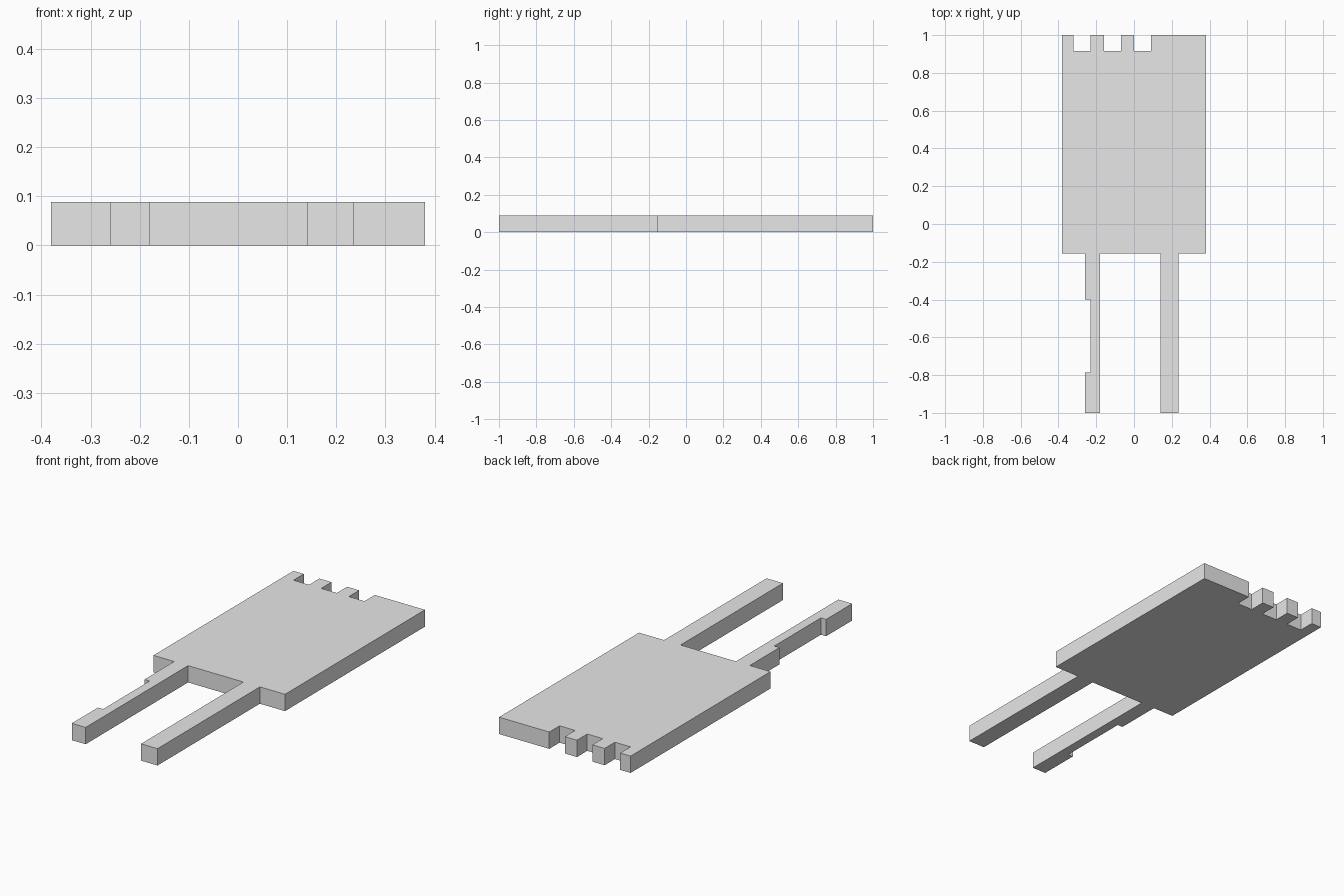
import bpy
import bmesh

cube = bpy.data.objects.get("Cube")
if cube:
    bpy.data.objects.remove(cube, do_unlink=True)

THICKNESS = 0.088
HALF_WIDTH = 0.38
BODY_FRONT = -0.155
NOTCH_FLOOR = 0.915

grey = bpy.data.materials.new("light grey")
grey.use_nodes = True
colour = (0.8, 0.8, 0.8, 1)
grey.diffuse_color = colour
grey.node_tree.nodes["Principled BSDF"].inputs["Base Color"].default_value = colour

# Front edge with the two long prongs, the first one waisted on its outer side
outline = [
    (-HALF_WIDTH, BODY_FRONT),
    (-0.26, BODY_FRONT), (-0.26, -0.4), (-0.23, -0.4),
    (-0.23, -0.785), (-0.26, -0.785), (-0.26, -1),
    (-0.18, -1), (-0.18, BODY_FRONT),
    (0.14, BODY_FRONT), (0.14, -1), (0.235, -1), (0.235, BODY_FRONT),
    (HALF_WIDTH, BODY_FRONT), (HALF_WIDTH, 1),
]

# Back edge with three square notches
for left, right in [(0.09, 0), (-0.07, -0.16), (-0.23, -0.32)]:
    outline += [(left, 1), (left, NOTCH_FLOOR), (right, NOTCH_FLOOR), (right, 1)]
outline.append((-HALF_WIDTH, 1))

# Flat plate extruded from the outline
bm = bmesh.new()
base = bm.faces.new([bm.verts.new((x, y, 0)) for x, y in outline])
top = bmesh.ops.extrude_face_region(bm, geom=[base], use_keep_orig=True)
top_verts = [g for g in top["geom"] if isinstance(g, bmesh.types.BMVert)]
bmesh.ops.translate(bm, verts=top_verts, vec=(0, 0, THICKNESS))
bmesh.ops.recalc_face_normals(bm, faces=bm.faces)

mesh = bpy.data.meshes.new("pronged_plate")
bm.to_mesh(mesh)
bm.free()
mesh.materials.append(grey)
plate = bpy.data.objects.new("pronged_plate", mesh)
bpy.context.collection.objects.link(plate)
